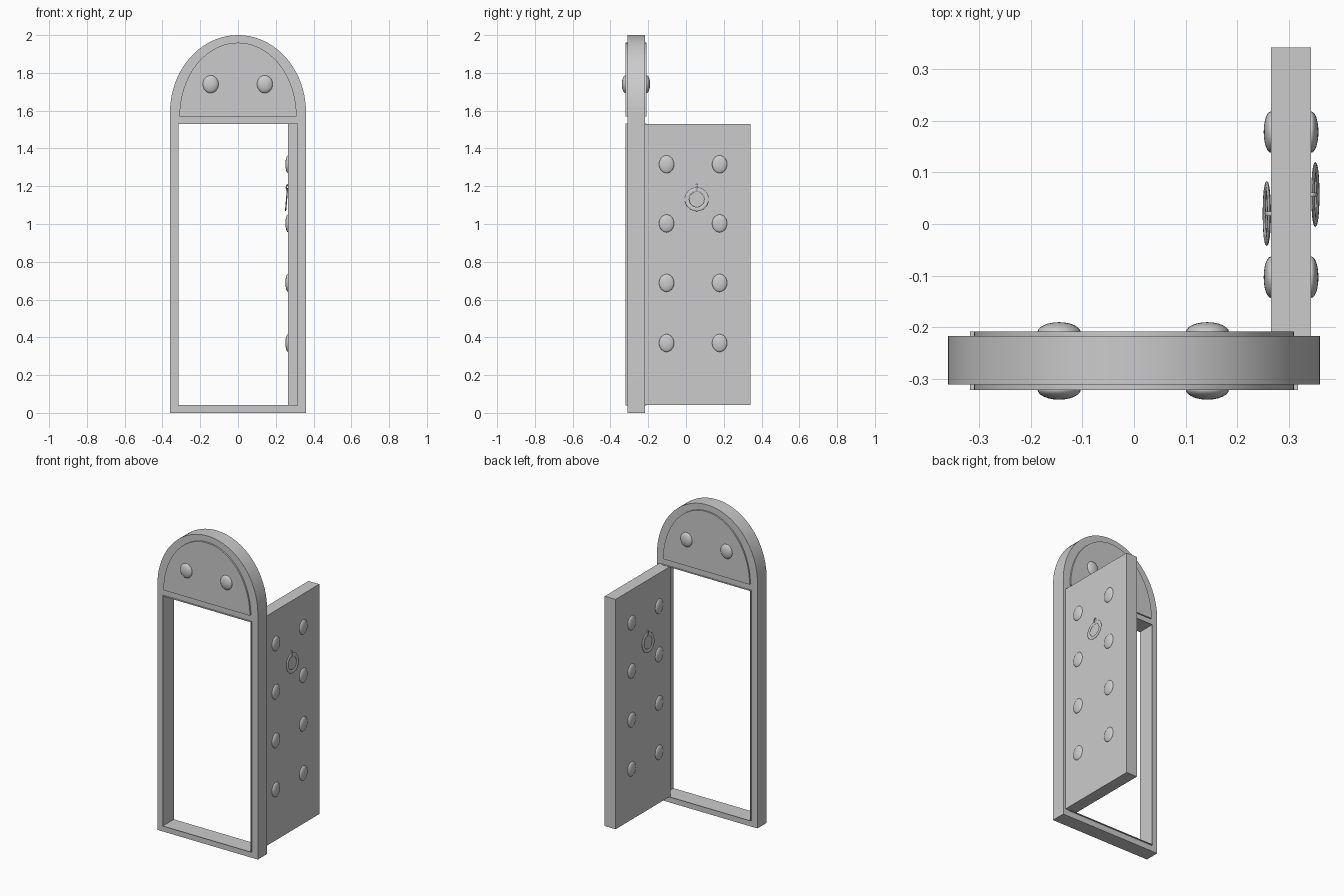
import bpy, math
from mathutils import Matrix

if "Cube" in bpy.data.objects:
    bpy.data.objects.remove(bpy.data.objects["Cube"])

FRAME_Y = -0.264      # middle of the frame depth
DOOR_X = 0.304        # middle of the open door's thickness


def finish(ob, name, angle=35):
    ob.name = name
    bpy.ops.object.select_all(action='DESELECT')
    ob.select_set(True)
    bpy.context.view_layer.objects.active = ob
    bpy.ops.object.shade_smooth_by_angle(angle=math.radians(angle))
    return ob


def slab(name, outlines, y0, y1):
    """Extrude closed x/z outlines (later ones are holes) between y0 and y1."""
    cu = bpy.data.curves.new(name, 'CURVE')
    cu.dimensions, cu.fill_mode = '2D', 'BOTH'
    cu.extrude = (y1 - y0) / 2
    for pts in outlines:
        sp = cu.splines.new('POLY')
        sp.points.add(len(pts) - 1)
        for p, (x, z) in zip(sp.points, pts):
            p.co = (x, z, 0, 1)
        sp.use_cyclic_u = True
    ob = bpy.data.objects.new(name, cu)
    bpy.context.collection.objects.link(ob)
    bpy.ops.object.select_all(action='DESELECT')
    ob.select_set(True)
    bpy.context.view_layer.objects.active = ob
    bpy.ops.object.convert(target='MESH')
    ob = bpy.context.object
    ob.data.transform(Matrix.Translation((0, (y0 + y1) / 2, 0)) @ Matrix.Rotation(math.pi / 2, 4, 'X'))
    return finish(ob, name)


def arch(a, b, z, n=40):
    return [(a * math.cos(math.pi * i / n), z + b * math.sin(math.pi * i / n)) for i in range(n + 1)]


def rect(x, z0, z1):
    return [(-x, z0), (x, z0), (x, z1), (-x, z1)]


def box(name, lo, hi):
    bpy.ops.mesh.primitive_cube_add(size=1, location=[(a + b) / 2 for a, b in zip(lo, hi)])
    ob = bpy.context.object
    ob.scale = [b - a for a, b in zip(lo, hi)]
    ob.name = name
    return ob


def rivet(name, loc, scale):
    bpy.ops.mesh.primitive_uv_sphere_add(segments=24, ring_count=12, radius=1, location=loc)
    ob = bpy.context.object
    ob.scale = scale
    finish(ob, name, 60)


# arched frame with doorway
slab("door_frame", [arch(0.36, 0.41, 1.59) + [(-0.36, 0), (0.36, 0)], rect(0.315, 0.04, 1.53)],
     -0.311, -0.217)
# raised arched panel, showing on both faces
slab("arch_panel", [arch(0.31, 0.39, 1.57)], -0.321, -0.208)
# thin lip around the doorway
slab("doorway_lip", [rect(0.317, 0.038, 1.532), rect(0.314, 0.041, 1.529)], -0.321, -0.208)

# open door leaf
box("door_leaf", (0.265, -0.22, 0.041), (0.343, 0.342, 1.53))

# rivets on the arch panel, front and back
for x in (-0.145, 0.142):
    for y, s in ((-0.32, "front"), (-0.21, "back")):
        rivet("arch_rivet_" + s, (x, y, 1.74), (0.042, 0.02, 0.047))

# door rivets, ring handle and its staple on each door face
for side, ring_y, name in ((-1, 0.02, "inner"), (1, 0.057, "outer")):
    face = DOOR_X + side * 0.039
    for y in (-0.103, 0.178):
        for z in (0.37, 0.688, 1.003, 1.316):
            rivet("door_rivet_" + name, (face, y, z), (0.014, 0.04, 0.047))
    bpy.ops.mesh.primitive_torus_add(major_radius=0.0515, minor_radius=0.0115,
                                     major_segments=32, minor_segments=10)
    ring = bpy.context.object
    ring.data.transform(Matrix.Diagonal((1, 1, 0.3, 1)))
    ring.data.transform(Matrix.Rotation(math.pi / 2, 4, 'Y'))
    ring.data.transform(Matrix.Rotation(side * -0.085, 4, 'Y') if side < 0
                        else Matrix.Rotation(-0.085, 4, 'Y'))
    if side < 0:
        # mirror the tilt so the ring hangs away from the inner face
        ring.data.transform(Matrix.Identity(4))
    ring.location = (face + side * 0.008, ring_y, 1.13)
    finish(ring, "ring_handle_" + name, 60)
    bpy.ops.mesh.primitive_torus_add(major_radius=0.016, minor_radius=0.005, major_segments=16,
                                     minor_segments=6, location=(face, ring_y, 1.192))
    staple = bpy.context.object
    staple.scale = (0.6, 1, 1)
    staple.rotation_euler = (math.pi / 2, 0, 0)
    finish(staple, "ring_staple_" + name, 60)
